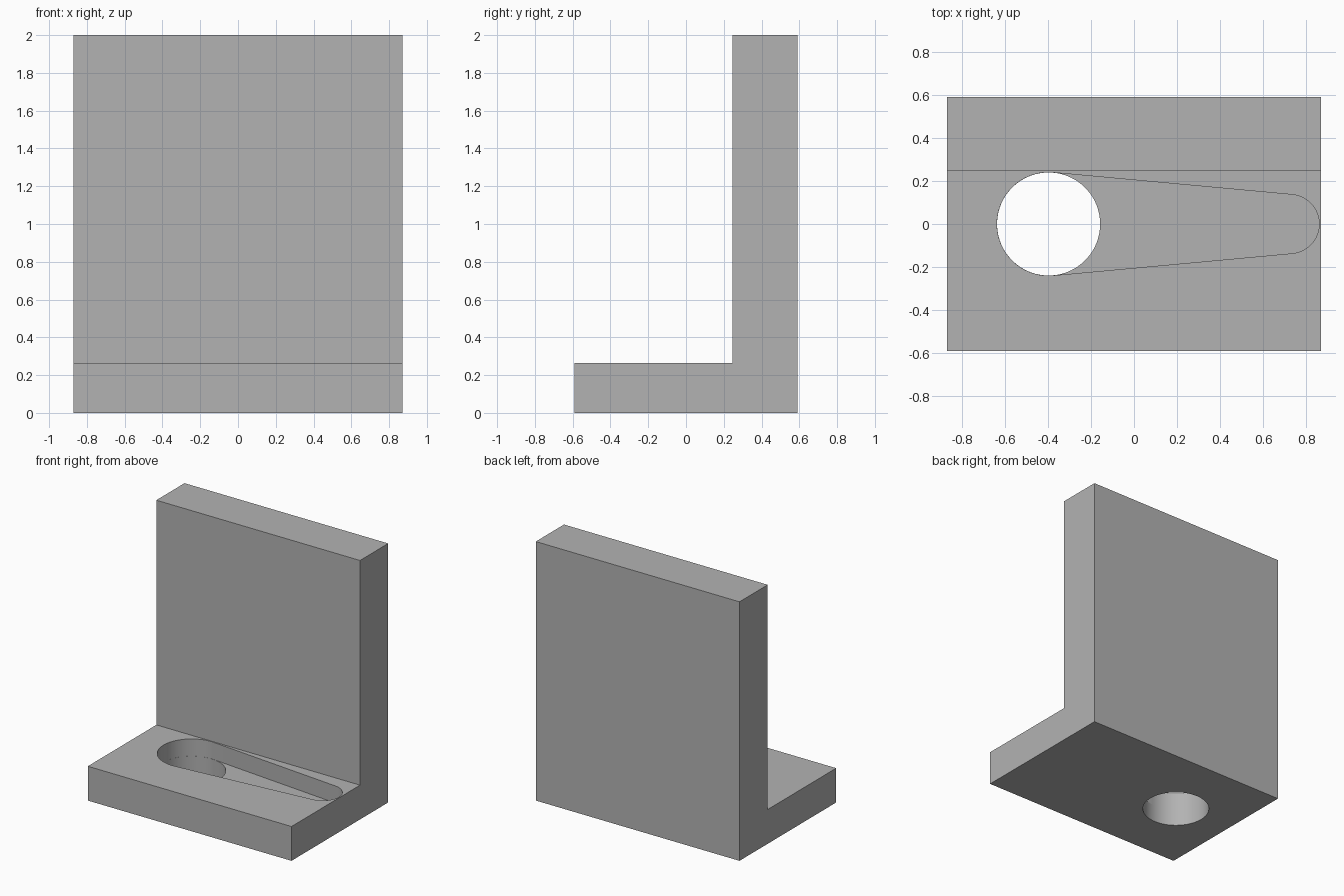
import bpy
import bmesh
from math import asin, cos, pi, sin
from mathutils import Vector

cube = bpy.data.objects.get("Cube")
if cube:
    bpy.data.objects.remove(cube, do_unlink=True)

HALF_X, HALF_Y, HEIGHT = 0.87, 0.59, 2.0
BASE_TOP, WALL_FRONT = 0.265, 0.246
POCKET_FLOOR = BASE_TOP / 2
HOLE_X, HOLE_R = -0.397, 0.24
TIP_X, TIP_R = 0.724, 0.137

grey = bpy.data.materials.new("plain grey")
grey.use_nodes = True
colour = (0.45, 0.45, 0.45, 1)
grey.diffuse_color = colour
grey.node_tree.nodes["Principled BSDF"].inputs["Base Color"].default_value = colour


def prism(name, outline, along):
    """Extrude a flat closed outline into a solid."""
    bm = bmesh.new()
    face = bm.faces.new([bm.verts.new(p) for p in outline])
    moved = bmesh.ops.extrude_face_region(bm, geom=[face])["geom"]
    verts = [v for v in moved if isinstance(v, bmesh.types.BMVert)]
    bmesh.ops.translate(bm, verts=verts, vec=Vector(along))
    bmesh.ops.recalc_face_normals(bm, faces=bm.faces)
    mesh = bpy.data.meshes.new(name)
    bm.to_mesh(mesh)
    bm.free()
    mesh.materials.append(grey)
    obj = bpy.data.objects.new(name, mesh)
    bpy.context.collection.objects.link(obj)
    return obj


def arc(cx, r, start, end, steps, z):
    angles = [start + (end - start) * i / steps for i in range(steps + 1)]
    return [(cx + r * cos(a), r * sin(a), z) for a in angles]


def cut(target, cutter):
    cutter.hide_render = True
    mod = target.modifiers.new(cutter.name, "BOOLEAN")
    mod.operation, mod.solver, mod.object = "DIFFERENCE", "EXACT", cutter
    bpy.context.view_layer.objects.active = target
    bpy.ops.object.modifier_apply(modifier=mod.name)
    bpy.data.objects.remove(cutter, do_unlink=True)


# L-shaped body: base plate with upright wall at the back
profile = [(-HALF_Y, 0), (HALF_Y, 0), (HALF_Y, HEIGHT), (WALL_FRONT, HEIGHT),
           (WALL_FRONT, BASE_TOP), (-HALF_Y, BASE_TOP)]
bracket = prism("angle_bracket", [(-HALF_X, y, z) for y, z in profile], (2 * HALF_X, 0, 0))

# Tapered pocket: two arcs joined by their common tangents
tangent = pi / 2 - asin((HOLE_R - TIP_R) / (TIP_X - HOLE_X))
outline = (arc(TIP_X, TIP_R, -tangent, tangent, 32, POCKET_FLOOR)
           + arc(HOLE_X, HOLE_R, tangent, 2 * pi - tangent, 48, POCKET_FLOOR))
cut(bracket, prism("pocket_cutter", outline, (0, 0, BASE_TOP)))

# Round hole through the pocket floor, a hair narrower than the pocket end
ring = arc(HOLE_X, HOLE_R - 0.0005, 0, 2 * pi, 96, -0.1)[:-1]
cut(bracket, prism("hole_cutter", ring, (0, 0, 0.3)))

# Smooth curved walls, crisp edges
bpy.ops.object.select_all(action="DESELECT")
bracket.select_set(True)
bpy.context.view_layer.objects.active = bracket
bpy.ops.object.shade_smooth_by_angle(angle=pi / 6)
